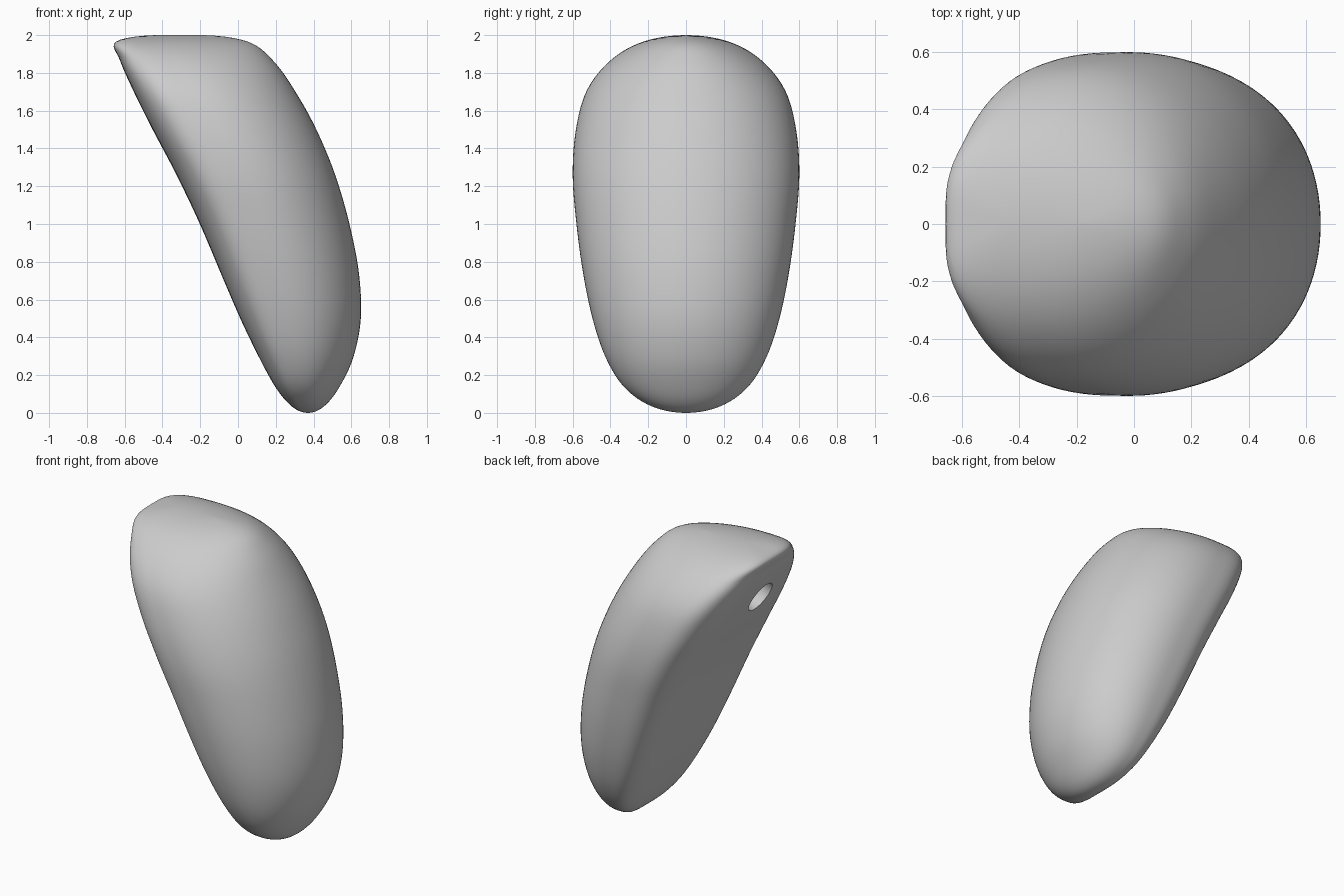
import bpy, bmesh, math
from mathutils import Vector

cube = bpy.data.objects.get("Cube")
if cube:
    bpy.data.objects.remove(cube, do_unlink=True)

# Profiles, one key per 15 degrees from the foot to the crown
BACK = [.37, .285, .2, .112, .012, -.092, -.202, -.325, -.452, -.555, -.625, -.645, -.42]
DOME = [.37, .455, .535, .61, .65, .64, .59, .515, .415, .3, .185, .05, -.2]
HALF_WIDTH = [0, .18, .325, .425, .495, .545, .58, .6, .583, .525, .4, .225, 0]
ROWS, SIDES = 72, 96


def sample(keys, t):
    """Smooth curve through evenly spaced keys, t from 0 to 1."""
    f = t * (len(keys) - 1)
    i = min(int(f), len(keys) - 2)
    u = f - i
    b, c = keys[i], keys[i + 1]
    a = keys[i - 1] if i else 2 * b - c
    d = keys[i + 2] if i + 2 < len(keys) else 2 * c - b
    return b + u / 2 * (c - a + u * (2 * a - 5 * b + 4 * c - d + u * (3 * (b - c) + d - a)))


def section(t):
    """Horizontal slice: flattened on the back, round on the dome."""
    back, dome = sample(BACK, t), sample(DOME, t)
    width = max(sample(HALF_WIDTH, t), 0)
    middle = back + .37 * (dome - back)
    z = 1 - math.cos(math.pi * t)
    points = []
    for k in range(SIDES):
        c = math.cos(math.tau * k / SIDES)
        s = math.sin(math.tau * k / SIDES)
        reach, power = (dome - middle, 2.05) if c > 0 else (middle - back, 3.5)
        x = middle + math.copysign(abs(c) ** (2 / power), c) * reach
        y = math.copysign(abs(s) ** (2 / power), s) * width
        points.append((x, y, z))
    return points


# Body, lofted from foot to crown
bm = bmesh.new()
rings = [[bm.verts.new(p) for p in section(r / ROWS)] for r in range(ROWS + 1)]
for low, high in zip(rings, rings[1:]):
    for k in range(SIDES):
        n = (k + 1) % SIDES
        bm.faces.new((low[k], low[n], high[n], high[k]))
bmesh.ops.remove_doubles(bm, verts=bm.verts, dist=.0005)
bmesh.ops.recalc_face_normals(bm, faces=bm.faces)
mesh = bpy.data.meshes.new("body")
bm.to_mesh(mesh)
bm.free()
body = bpy.data.objects.new("body", mesh)
bpy.context.collection.objects.link(body)

# Grey material
grey = bpy.data.materials.new("grey")
grey.use_nodes = True
colour = (.6, .6, .6, 1)
grey.diffuse_color = colour
grey.node_tree.nodes["Principled BSDF"].inputs["Base Color"].default_value = colour
mesh.materials.append(grey)

# Round blind hole in the flat back, square to its surface
normal = Vector((-.9, 0, -.43)).normalized()
bpy.ops.mesh.primitive_cylinder_add(
    vertices=40, radius=.108, depth=.7, location=Vector((-.51, -.065, 1.62)) - normal * .15,
    rotation=normal.to_track_quat('Z', 'Y').to_euler())
cutter = bpy.context.object
cutter.name = "hole_cutter"
cutter.hide_render = True
cutter.data.materials.append(grey)

bpy.ops.object.select_all(action='DESELECT')
body.select_set(True)
bpy.context.view_layer.objects.active = body
cut = body.modifiers.new("hole", 'BOOLEAN')
cut.object = cutter
cut.operation = 'DIFFERENCE'
cut.solver = 'EXACT'
bpy.ops.object.modifier_apply(modifier=cut.name)
bpy.data.objects.remove(cutter, do_unlink=True)
bpy.ops.object.shade_smooth_by_angle(angle=math.radians(40))
